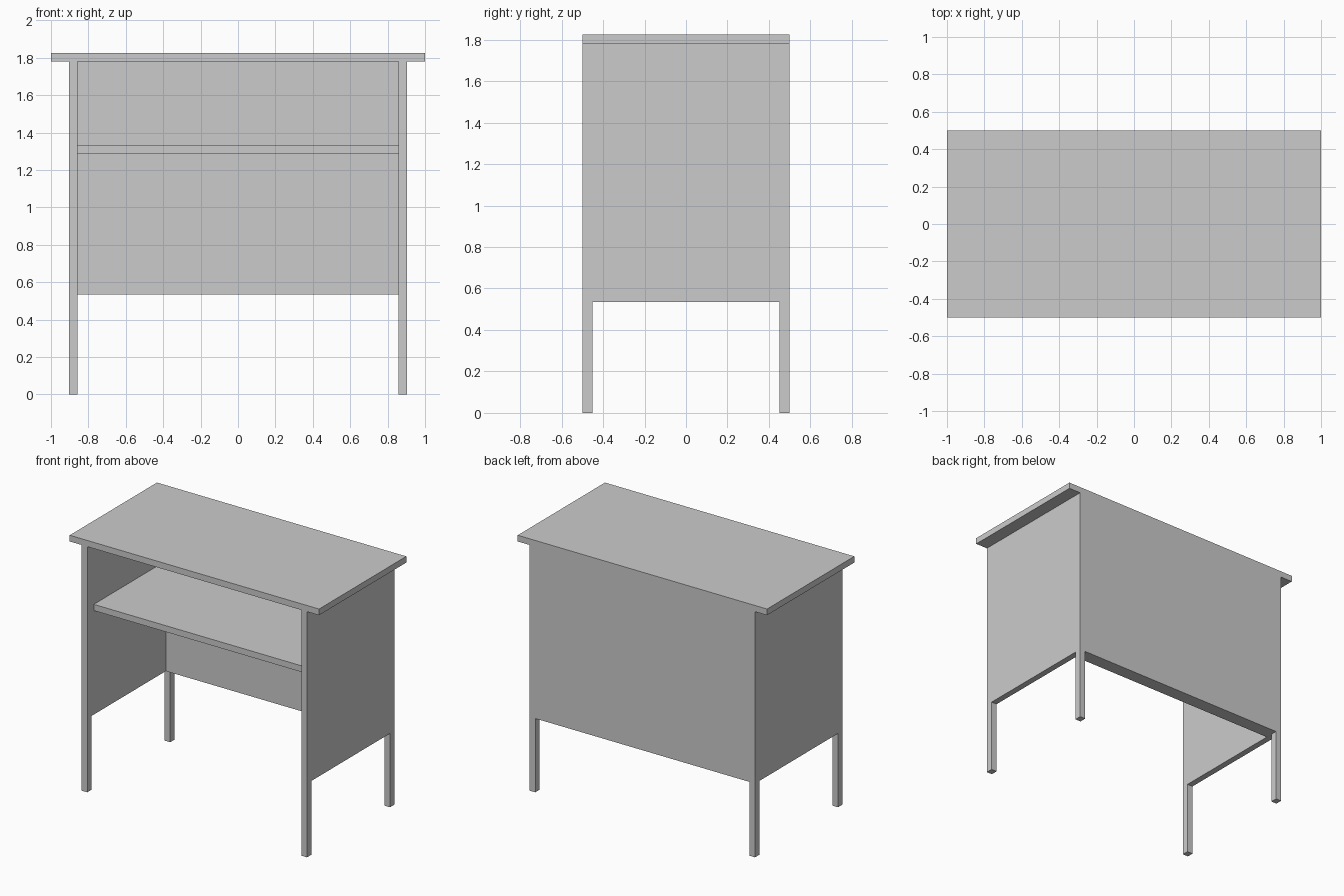
import bpy, bmesh

if "Cube" in bpy.data.objects:
    bpy.data.objects.remove(bpy.data.objects["Cube"])

TOP, UNDER, APRON = 1.826, 1.781, 0.535   # key heights
OUT, INN = 0.904, 0.859                   # side panel outer / inner x
LEG = 0.45                                # inner y of the legs


def make_object(name, bm):
    bmesh.ops.recalc_face_normals(bm, faces=bm.faces)
    mesh = bpy.data.meshes.new(name)
    bm.to_mesh(mesh)
    bm.free()
    obj = bpy.data.objects.new(name, mesh)
    bpy.context.collection.objects.link(obj)
    return obj


def box(name, x, y, z):
    """Box from (min, max) ranges on each axis."""
    bm = bmesh.new()
    bmesh.ops.create_cube(bm, size=1)
    for v in bm.verts:
        v.co = [r[0] if c < 0 else r[1] for c, r in zip(v.co, (x, y, z))]
    return make_object(name, bm)


def side(name, x0, x1):
    """Side panel with two legs, one profile extruded along x."""
    half = [(0.5, UNDER), (0.5, 0), (LEG, 0), (LEG, APRON)]
    profile = half + [(-y, z) for y, z in reversed(half)]
    bm = bmesh.new()
    face = bm.faces.new([bm.verts.new((x0, y, z)) for y, z in profile])
    ext = bmesh.ops.extrude_face_region(bm, geom=[face], use_keep_orig=True)
    for v in ext["geom"]:
        if isinstance(v, bmesh.types.BMVert):
            v.co.x = x1
    return make_object(name, bm)


# Desk top, overhanging at both ends
box("desk_top", (-1, 1), (-0.5, 0.5), (UNDER, TOP))

# Legged side panels
side("left_side_panel", -OUT, -INN)
side("right_side_panel", INN, OUT)

# Back panel between the sides
box("back_panel", (-INN, INN), (0.4, 0.5), (APRON, UNDER))

# Shelf, set back a little from the front
box("shelf", (-INN, INN), (-0.425, 0.4), (1.289, 1.334))
